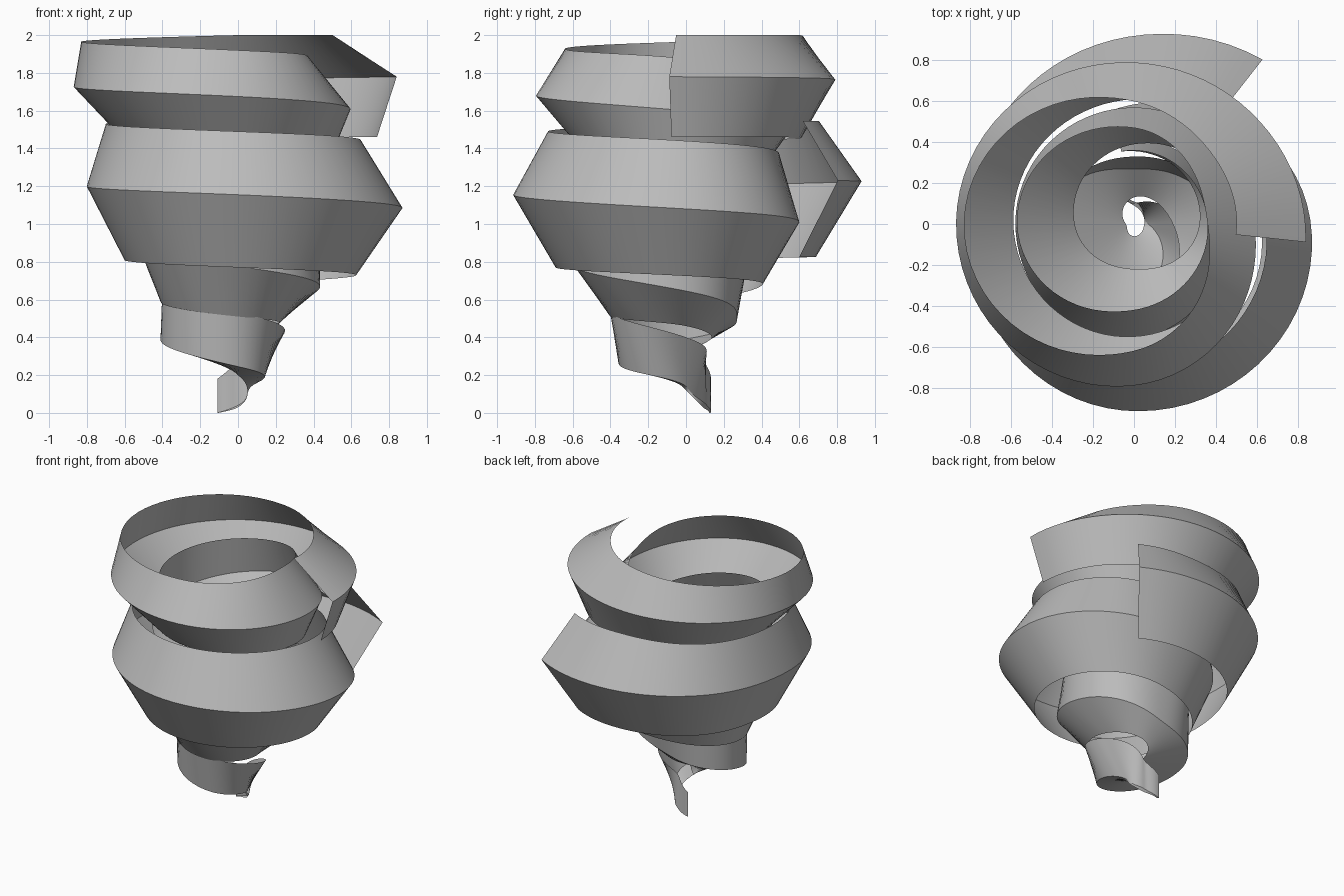
import bpy, bmesh, math

grey = bpy.data.materials.new("plain_grey")
grey.diffuse_color = (0.5, 0.5, 0.5, 1)

# Stations: angle in degrees, then radius and height of top edge, crease, bottom edge
UPPER = [
    (-6, .50, 2.0, .845, 1.78, .74, 1.46),
    (45, .515, 2.0, .79, 1.775, .66, 1.46),
    (90, .60, 2.0, .79, 1.765, .61, 1.455),
    (180, .83, 1.965, .87, 1.725, .59, 1.43),
    (270, .62, 1.92, .79, 1.675, .55, 1.39),
    (360, .36, 1.875, .59, 1.60, .49, 1.35),
    (450, .47, 1.79, .57, 1.52, .39, 1.27),
    (540, .57, 1.69, .58, 1.40, .29, 1.16),
    (630, .42, 1.58, .56, 1.28, .22, 1.03),
    (720, .36, 1.45, .43, 1.14, .32, .90),
    (820, .36, 1.32, .42, 1.02, .36, .80),
]
LOWER = [
    (52, .785, 1.545, 1.02, 1.23, .76, .825),
    (90, .70, 1.545, .92, 1.225, .68, .825),
    (135, .72, 1.54, .84, 1.215, .63, .82),
    (180, .70, 1.53, .80, 1.20, .60, .81),
    (270, .73, 1.49, .915, 1.155, .69, .77),
    (360, .645, 1.44, .865, 1.08, .62, .725),
    (450, .49, 1.365, .585, .995, .395, .67),
    (540, .50, 1.25, .53, .895, .41, .59),
    (630, .50, 1.11, .59, .775, .40, .51),
    (720, .43, .97, .42, .645, .19, .46),
    (810, .33, .82, .27, .51, .13, .39),
    (900, .40, .66, .41, .39, .04, .30),
    (990, .40, .53, .345, .245, .06, .20),
    (1080, .225, .40, .07, .14, .05, .12),
    (1170, .10, .28, .11, .04, .09, .03),
    (1210, .17, .18, .17, 0, .16, 0),
]


def slope(rows, i, c):
    a, b = rows[max(i - 1, 0)], rows[min(i + 1, len(rows) - 1)]
    return (b[c] - a[c]) / (b[0] - a[0])


def sample(rows, ang):
    """Smooth interpolation of a station at any angle."""
    i = 0
    while i < len(rows) - 2 and ang > rows[i + 1][0]:
        i += 1
    p, q = rows[i], rows[i + 1]
    h = q[0] - p[0]
    t = (ang - p[0]) / h
    return [(2*t**3 - 3*t*t + 1) * p[c] + (t**3 - 2*t*t + t) * h * slope(rows, i, c)
            + (3*t*t - 2*t**3) * q[c] + (t**3 - t*t) * h * slope(rows, i + 1, c)
            for c in range(1, 7)]


def ribbon(name, rows, step=5):
    """Creased strip winding downwards around the z axis."""
    bm = bmesh.new()
    start, end = rows[0][0], rows[-1][0]
    n = round((end - start) / step)
    rings = []
    for k in range(n + 1):
        ang = start + (end - start) * k / n
        v = sample(rows, ang)
        c, s = math.cos(math.radians(ang)), math.sin(math.radians(ang))
        rings.append([bm.verts.new((v[j] * c, v[j] * s, min(2, max(0, v[j + 1]))))
                      for j in (0, 2, 4)])
    for a, b in zip(rings, rings[1:]):
        for j in (0, 1):
            bm.faces.new((a[j], a[j + 1], b[j + 1], b[j])).smooth = True
        bm.edges.get((a[1], b[1])).smooth = False   # crease stays sharp
    me = bpy.data.meshes.new(name)
    bm.to_mesh(me)
    bm.free()
    me.materials.append(grey)
    ob = bpy.data.objects.new(name, me)
    bpy.context.collection.objects.link(ob)
    return ob


ribbon("upper_ribbon", UPPER)
ribbon("lower_ribbon_with_tail", LOWER)
